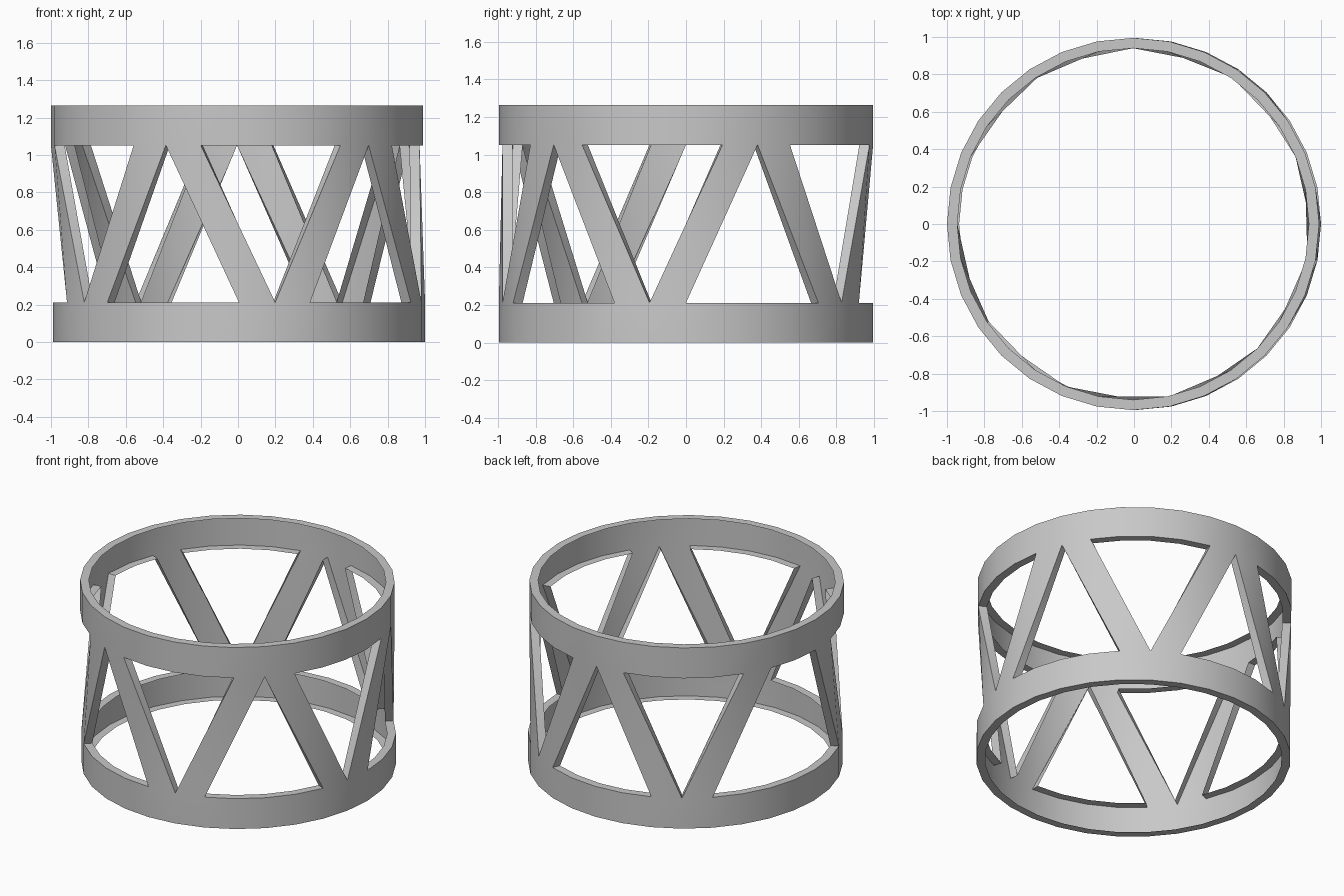
import bpy, bmesh, math

cube = bpy.data.objects.get("Cube")
if cube:
    bpy.data.objects.remove(cube, do_unlink=True)

SIDES = 32
OUTER, INNER = 0.995, 0.94
SHIFT = 0.005                         # the two bands are slightly out of line
LOW, HIGH = (0.0, 0.212), (1.052, 1.264)
FEET = (1, 7, 13, 19, 27)             # where each pair of struts meets below

grey = bpy.data.materials.new("light grey")
grey.use_nodes = True
colour = (0.58, 0.58, 0.58, 1)
grey.diffuse_color = colour
grey.node_tree.nodes["Principled BSDF"].inputs["Base Color"].default_value = colour

bm = bmesh.new()


def circle(radius, z, shift):
    """Vertices counted from the front towards +x."""
    points = []
    for i in range(SIDES):
        a = math.tau * i / SIDES
        points.append(bm.verts.new((radius * math.sin(a) + shift,
                                    -radius * math.cos(a), z)))
    return points


def strip(a, b, skip=()):
    """Join two circles with quads, leaving out the given segments."""
    for i in range(SIDES):
        if i not in skip:
            j = (i + 1) % SIDES
            bm.faces.new((a[i], a[j], b[j], b[i]))


# Segments taken by each strut: (lower, upper)
struts = []
for n in FEET:
    struts += [((n - 1) % SIDES, (n - 3) % SIDES), (n % SIDES, (n + 2) % SIDES)]
low_used = [s[0] for s in struts]
high_used = [s[1] for s in struts]

# Lower and upper bands: an outer wall with inward rims, hollow behind
edges = []
for (z0, z1), shift, skip_bottom, skip_top in (
        (LOW, SHIFT, (), low_used), (HIGH, -SHIFT, high_used, ())):
    o0, o1 = circle(OUTER, z0, shift), circle(OUTER, z1, shift)
    i0, i1 = circle(INNER, z0, shift), circle(INNER, z1, shift)
    strip(o0, o1)
    strip(i0, o0, skip_bottom)
    strip(o1, i1, skip_top)
    edges.append((o0, o1, i0, i1))

# Slanted struts: outer face and two side walls, folded on the short diagonal
_, low_out, _, low_in = edges[0]
high_out, _, high_in, _ = edges[1]
twisted = []
for lo, hi in struts:
    l2, h2 = (lo + 1) % SIDES, (hi + 1) % SIDES
    bottom = (low_in[lo], low_out[lo], low_out[l2], low_in[l2])
    top = (high_in[hi], high_out[hi], high_out[h2], high_in[h2])
    for k in range(3):
        twisted.append(bm.faces.new((bottom[k], bottom[k + 1], top[k + 1], top[k])))

bmesh.ops.triangulate(bm, faces=twisted, quad_method='SHORT_EDGE')
bmesh.ops.delete(bm, geom=[v for v in bm.verts if not v.link_faces], context='VERTS')
mesh = bpy.data.meshes.new("lattice_ring")
bm.to_mesh(mesh)
bm.free()
mesh.materials.append(grey)
ring = bpy.data.objects.new("lattice_ring", mesh)
bpy.context.collection.objects.link(ring)

bpy.ops.object.select_all(action='DESELECT')
ring.select_set(True)
bpy.context.view_layer.objects.active = ring
bpy.ops.object.shade_smooth_by_angle(angle=math.radians(35))
